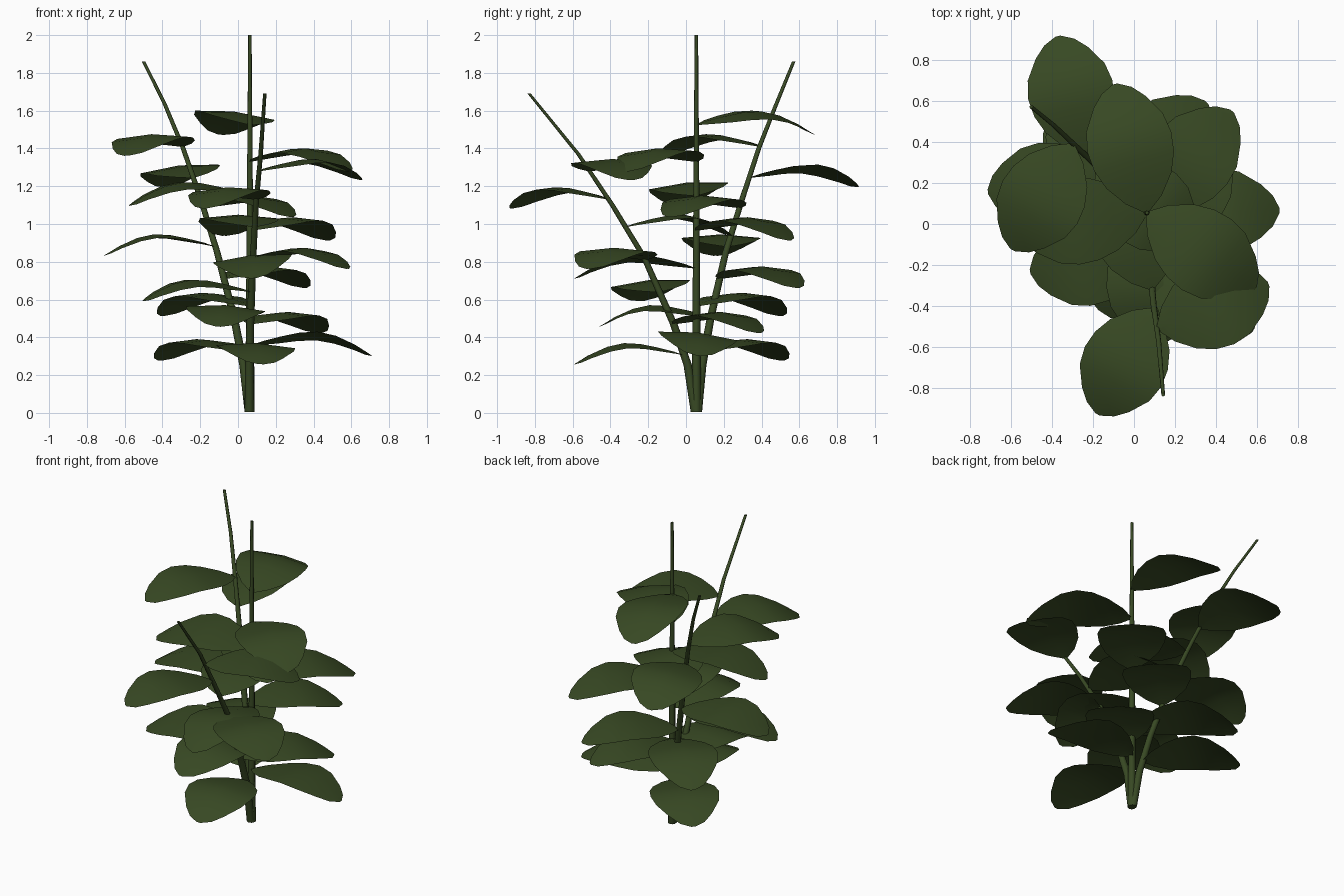
import bpy, bmesh, math
from mathutils import Vector

if "Cube" in bpy.data.objects:
    bpy.data.objects.remove(bpy.data.objects["Cube"])

green = bpy.data.materials.new("leaf green")
green.diffuse_color = (0.039, 0.066, 0.017, 1)
green.use_nodes = True
green.node_tree.nodes["Principled BSDF"].inputs["Base Color"].default_value = green.diffuse_color


def finish(bm, name):
    me = bpy.data.meshes.new(name)
    bm.to_mesh(me)
    bm.free()
    for p in me.polygons:
        p.use_smooth = len(p.vertices) < 5
    me.materials.append(green)
    ob = bpy.data.objects.new(name, me)
    bpy.context.collection.objects.link(ob)
    return ob


def on_stem(path, z):
    """Point on a stem at height z."""
    for a, b in zip(path, path[1:]):
        if z <= b[2]:
            return Vector(a).lerp(Vector(b), (z - a[2]) / (b[2] - a[2]))
    return Vector(path[-1])


def stem(name, path, sides=8):
    """Tapered tube through the path points."""
    bm = bmesh.new()
    rings = []
    top = path[-1][2]
    for p in path:
        r = 0.025 - 0.016 * p[2] / top
        rings.append([bm.verts.new((p[0] + r * math.cos(2 * math.pi * k / sides),
                                    p[1] + r * math.sin(2 * math.pi * k / sides), p[2]))
                      for k in range(sides)])
    for a, b in zip(rings, rings[1:]):
        for k in range(sides):
            n = (k + 1) % sides
            bm.faces.new((a[k], a[n], b[n], b[k]))
    bm.faces.new(rings[0][::-1])
    bm.faces.new(rings[-1])
    finish(bm, name)


# Leaf outline: (fraction along, height / length, half width)
OUTLINE = [(0, 0, 0.008), (0.1, 0.035, 0.09), (0.25, 0.072, 0.163), (0.4, 0.102, 0.2),
           (0.55, 0.11, 0.21), (0.7, 0.077, 0.192), (0.86, 0.005, 0.13), (0.95, -0.05, 0.075),
           (1, -0.08, 0.012)]


def leaf(name, base, angle, length, roll):
    """Arched blade with drooping edges; roll lifts its left edge."""
    a = math.radians(angle)
    out = Vector((math.cos(a), math.sin(a), 0))
    side = Vector((-math.sin(a), math.cos(a), roll))
    bm = bmesh.new()
    rows = []
    for t, h, w in OUTLINE:
        mid = base + out * t * length + Vector((0, 0, h * length))
        rows.append([bm.verts.new(mid + side * w * s - Vector((0, 0, 0.09 * w * abs(s))))
                     for s in (-1, 0, 1)])
    for p, q in zip(rows, rows[1:]):
        for k in range(2):
            bm.faces.new((p[k], q[k], q[k + 1], p[k + 1]))
    finish(bm, name)


# Stem paths, then leaves as (height, angle, roll)
PLANT = {
    "upright": ([(0.063, 0.055, 0.005), (0.063, 0.055, 1), (0.063, 0.055, 2)], 0.645,
                [(1.525, 104, 0.11), (1.33, -35, 0.03), (1.15, 187, -0.09), (0.965, 50, 0),
                 (0.765, -88, 0.1), (0.565, 136, 0), (0.355, 1, -0.11)]),
    "back_left": ([(0.06, 0.06, 0.005), (0.03, 0.085, 0.25), (-0.02, 0.13, 0.5),
                   (-0.11, 0.21, 0.85), (-0.20, 0.30, 1.14), (-0.29, 0.385, 1.4),
                   (-0.39, 0.48, 1.64), (-0.5, 0.57, 1.86)], 0.595,
                  [(1.41, 240, 0.03), (1.245, 103, -0.11), (1.085, -38, 0), (0.88, 186, 0),
                   (0.71, 44, 0), (0.505, -98, -0.06), (0.325, 136, 0)]),
    "front": ([(0.06, 0.05, 0.005), (0.06, 0.01, 0.25), (0.065, -0.065, 0.47),
               (0.08, -0.22, 0.82), (0.095, -0.39, 1.1), (0.12, -0.57, 1.37),
               (0.142, -0.83, 1.69)], 0.585,
              [(1.28, 22, 0), (1.13, 242, 0.03), (0.985, 106, 0), (0.81, -31, 0),
               (0.64, 189, -0.09), (0.47, 51, 0), (0.305, -84, -0.04)]),
}

for name, (path, length, leaves) in PLANT.items():
    stem(name + "_stem", path)
    for i, (z, angle, roll) in enumerate(leaves):
        leaf(f"{name}_leaf_{i + 1}", on_stem(path, z), angle, length, roll)
